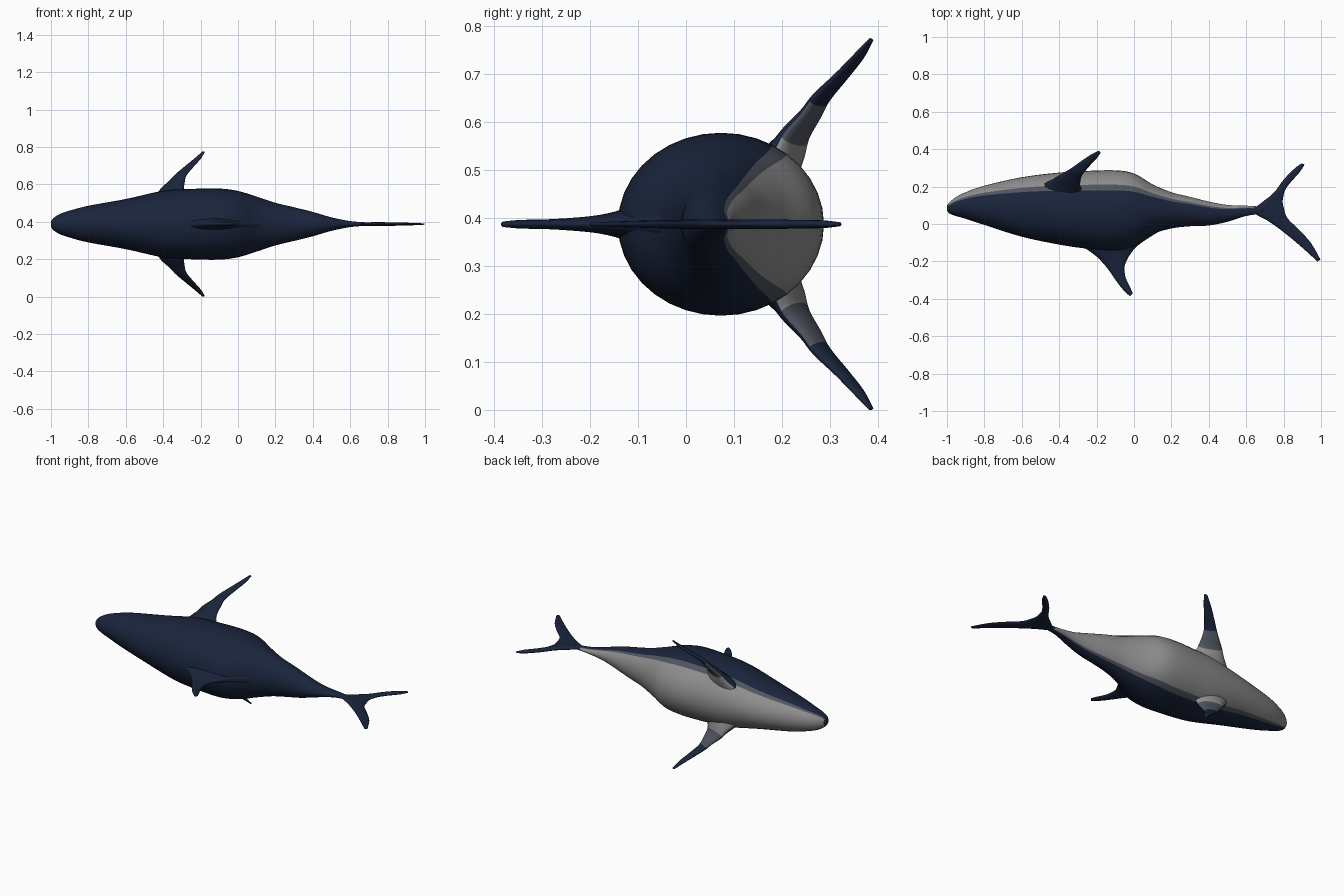
import bpy, bmesh, math
from mathutils import Vector

if "Cube" in bpy.data.objects:
    bpy.data.objects.remove(bpy.data.objects["Cube"])

MID = 0.3875  # height of the symmetry plane (animal lies on its side)


def material(name, rgb):
    m = bpy.data.materials.new(name)
    m.diffuse_color = (*rgb, 1)
    m.use_nodes = True
    m.node_tree.nodes["Principled BSDF"].inputs["Base Color"].default_value = m.diffuse_color
    return m


MATS = [material("navy_skin", (0.010, 0.018, 0.045)),
        material("blend_skin", (0.08, 0.09, 0.115)),
        material("pale_belly", (0.27, 0.27, 0.27))]


def smooth_rows(rows, steps):
    """Catmull-Rom resampling of rows of numbers."""
    out = []
    for i in range(len(rows) - 1):
        quad = (rows[max(i - 1, 0)], rows[i], rows[i + 1], rows[min(i + 2, len(rows) - 1)])
        for s in range(steps):
            t = s / steps
            out.append([0.5 * (2 * b + (c - a) * t + (2 * a - 5 * b + 4 * c - d) * t * t
                               + (3 * b - a - 3 * c + d) * t ** 3)
                        for a, b, c, d in zip(*quad)])
    return out + [list(rows[-1])]


def loft(name, rings, paint=lambda row, col: 0):
    """Skin closed rings of points into one smooth capped object."""
    bm = bmesh.new()
    vs = [[bm.verts.new(p) for p in ring] for ring in rings]
    n = len(vs[0])
    for r in range(len(vs) - 1):
        for c in range(n):
            d = (c + 1) % n
            f = bm.faces.new((vs[r][c], vs[r][d], vs[r + 1][d], vs[r + 1][c]))
            f.material_index = paint(r, c)
    bm.faces.new(vs[0][::-1])
    bm.faces.new(vs[-1])
    bmesh.ops.recalc_face_normals(bm, faces=bm.faces[:])
    for f in bm.faces:
        f.smooth = True
    me = bpy.data.meshes.new(name)
    bm.to_mesh(me)
    bm.free()
    for m in MATS:
        me.materials.append(m)
    ob = bpy.data.objects.new(name, me)
    bpy.context.collection.objects.link(ob)
    return ob


def fin(name, rows, normal, paint=lambda row, col: 0, n=16, steps=4):
    """Rows: leading edge xyz, trailing edge xyz, half thickness."""
    normal = Vector(normal).normalized()
    rings = []
    for r in smooth_rows(rows, steps):
        lead, trail = Vector(r[:3]), Vector(r[3:6])
        mid, half = (lead + trail) / 2, (trail - lead) / 2
        rings.append([mid + half * math.cos(a) + normal * r[6] * math.sin(a)
                      for a in (2 * math.pi * k / n for k in range(n))])
    return loft(name, rings, paint)


# Body: x, back y, belly y, half width
profile = [(-1.0, .072, .098, .014), (-.985, .055, .118, .034), (-.95, .042, .145, .055),
           (-.9, .028, .17, .072), (-.8, -.005, .205, .098), (-.6, -.068, .25, .134),
           (-.4, -.11, .275, .178), (-.25, -.132, .284, .188), (-.1, -.142, .287, .190),
           (0, -.12, .270, .177), (.1, -.055, .212, .147), (.2, -.024, .170, .114),
           (.3, -.012, .145, .09), (.4, -.008, .120, .065), (.5, .012, .102, .036),
           (.6, .043, .098, .016), (.69, .055, .092, .009)]
SEG = 36
rings = []
for x, y0, y1, w in smooth_rows(profile, 5):
    c, h = (y0 + y1) / 2, (y1 - y0) / 2
    rings.append([(x, c + h * math.sin(a), MID + w * math.cos(a))
                  for a in (2 * math.pi * k / SEG for k in range(SEG))])


def body_paint(row, col):
    if row < 3 or row > 76:
        return 0
    return 2 if 4 <= col < 14 else 1 if col in (3, 14) else 0


loft("body", rings, body_paint)

# Dorsal fin: lead x, y, trail x, y, half thickness
dorsal = [(-.36, -.08, .17, -.02, .06), (-.27, -.125, .085, -.07, .042),
          (-.205, -.17, .015, -.12, .027), (-.165, -.21, -.025, -.17, .018),
          (-.125, -.26, -.05, -.225, .013), (-.095, -.305, -.045, -.285, .01),
          (-.055, -.355, -.022, -.335, .009), (-.022, -.386, -.006, -.372, .006)]
fin("dorsal_fin", [(a, b, MID, c, d, MID, t) for a, b, c, d, t in dorsal], (0, 0, 1))

# Tail fin, from the long lobe's tip round to the short lobe's tip
tail = [(.98, -.2, .997, -.19, .004), (.89, -.118, .945, -.1, .007),
        (.79, -.036, .88, -.028, .009), (.71, .02, .82, .032, .010),
        (.655, .05, .80, .09, .010), (.64, .078, .795, .118, .010),
        (.67, .105, .798, .145, .010), (.745, .165, .81, .185, .010),
        (.80, .237, .842, .228, .009), (.86, .298, .886, .277, .008),
        (.897, .324, .912, .318, .004)]
fin("tail_fin", [(a, b, MID, c, d, MID, t) for a, b, c, d, t in tail], (0, 0, 1))

# Pectoral fins, mirrored: offset from mid plane, lead x, y, trail x, y, half thickness
pectoral = [(.11, -.48, .215, -.24, .15, .05), (.155, -.435, .24, -.278, .185, .034),
            (.19, -.41, .255, -.288, .205, .022), (.23, -.366, .28, -.284, .24, .016),
            (.265, -.333, .30, -.274, .266, .013), (.31, -.28, .338, -.236, .312, .010),
            (.35, -.232, .37, -.2, .35, .008), (.385, -.192, .39, -.178, .382, .004)]


def pectoral_paint(row, col):
    if col >= 8:
        return 0
    return 2 if row < 7 else 1 if row < 15 else 0


for side, label in ((1, "upper"), (-1, "lower")):
    fin(label + "_pectoral_fin",
        [(a, b, MID + side * o, c, d, MID + side * o, t) for o, a, b, c, d, t in pectoral],
        (.32, .61, -.73 * side), pectoral_paint)
